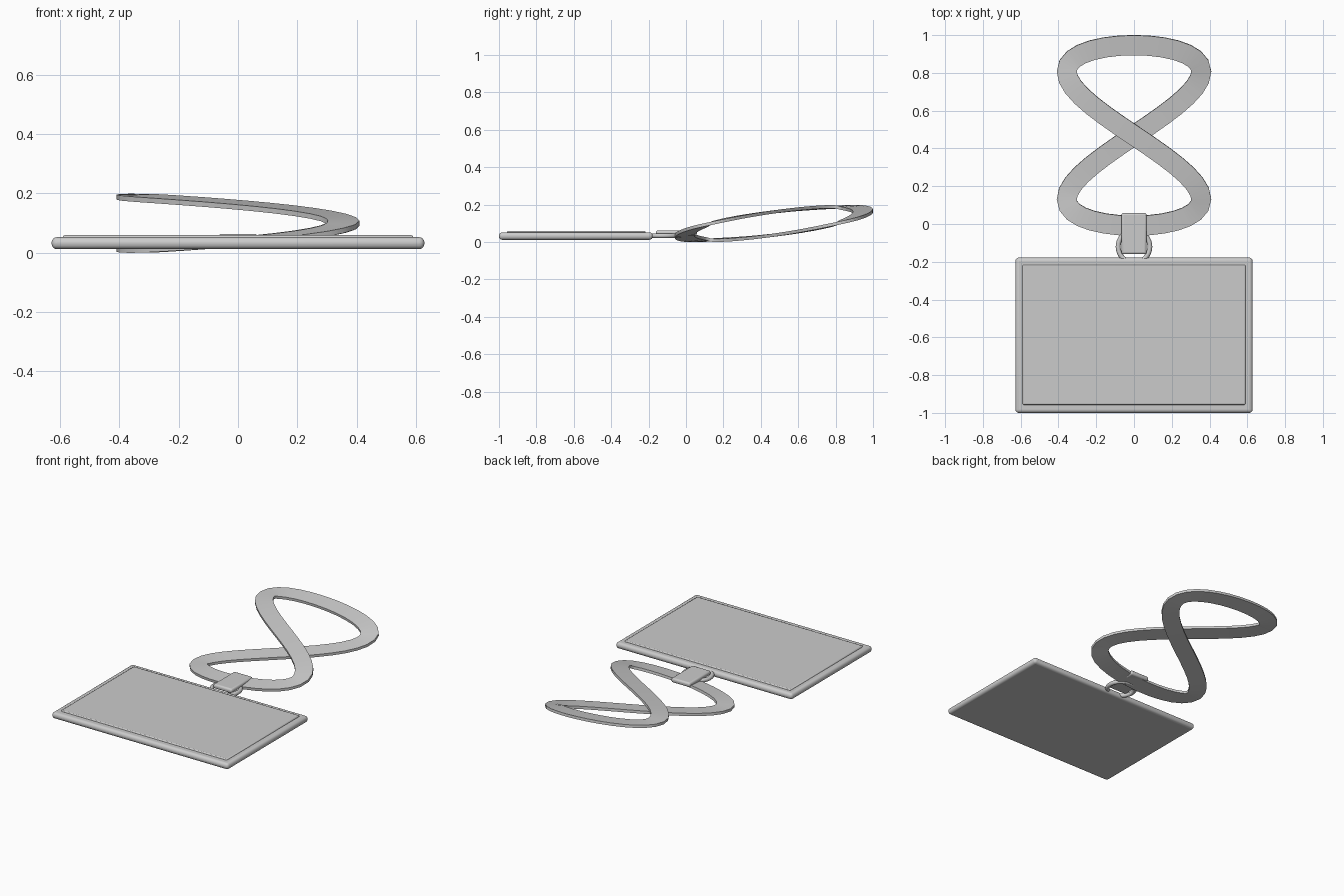
import bpy, bmesh, math
from mathutils import Vector

if "Cube" in bpy.data.objects:
    bpy.data.objects.remove(bpy.data.objects["Cube"])

grey = bpy.data.materials.new("plain grey")
grey.diffuse_color = (0.6, 0.6, 0.6, 1)
grey.use_nodes = True
grey.node_tree.nodes["Principled BSDF"].inputs["Base Color"].default_value = grey.diffuse_color


def finish(obj, angle=35):
    obj.data.materials.append(grey)
    bpy.ops.object.select_all(action='DESELECT')
    obj.select_set(True)
    bpy.context.view_layer.objects.active = obj
    bpy.ops.object.shade_smooth_by_angle(angle=math.radians(angle))


def box(name, lo, hi, bevel, segments):
    """Rounded box between two corners."""
    lo, hi = Vector(lo), Vector(hi)
    bpy.ops.mesh.primitive_cube_add(size=1, location=(lo + hi) / 2)
    obj = bpy.context.object
    obj.name = name
    obj.scale = hi - lo
    bpy.ops.object.transform_apply(location=False, rotation=False, scale=True)
    mod = obj.modifiers.new("rounded edges", 'BEVEL')
    mod.width, mod.segments = bevel, segments
    finish(obj)
    return obj


# Card holder with a raised panel
box("card_frame", (-0.628, -1.0, 0.012), (0.628, -0.178, 0.052), 0.018, 4)
box("card_panel", (-0.59, -0.957, 0.04), (0.59, -0.216, 0.059), 0.006, 2)

# Metal ring and the clip that joins it to the strap
bpy.ops.mesh.primitive_torus_add(location=(0, -0.12, 0.034), major_radius=0.084,
                                 minor_radius=0.013, major_segments=32, minor_segments=12)
ring = bpy.context.object
ring.name = "ring"
finish(ring)
box("clip", (-0.067, -0.16, 0.034), (0.067, 0.058, 0.063), 0.011, 3)


# Strap: flat band swept along a rising figure of eight
def path(t):
    return Vector((0.356 * math.sin(2 * t),
                   0.469 + 0.478 * math.cos(t),
                   0.099 + 0.088 * math.cos(t + math.pi / 4)))


STEPS, HALF_WIDTH, HALF_THICK = 56, 0.053, 0.0085
up = Vector((0, -0.13, 1)).normalized()
bm = bmesh.new()
rings = []
for i in range(STEPS):
    t = 2 * math.pi * i / STEPS
    tangent = (path(t + 0.01) - path(t - 0.01)).normalized()
    side = tangent.cross(up).normalized()
    normal = side.cross(tangent)
    rings.append([bm.verts.new(path(t) + side * HALF_WIDTH * a + normal * HALF_THICK * b)
                  for a, b in ((-1, -1), (1, -1), (1, 1), (-1, 1))])
for i in range(STEPS):
    a, b = rings[i], rings[(i + 1) % STEPS]
    for j in range(4):
        k = (j + 1) % 4
        bm.faces.new((a[j], a[k], b[k], b[j]))
bmesh.ops.recalc_face_normals(bm, faces=bm.faces)
mesh = bpy.data.meshes.new("strap")
bm.to_mesh(mesh)
bm.free()
strap = bpy.data.objects.new("strap", mesh)
bpy.context.collection.objects.link(strap)
finish(strap)
